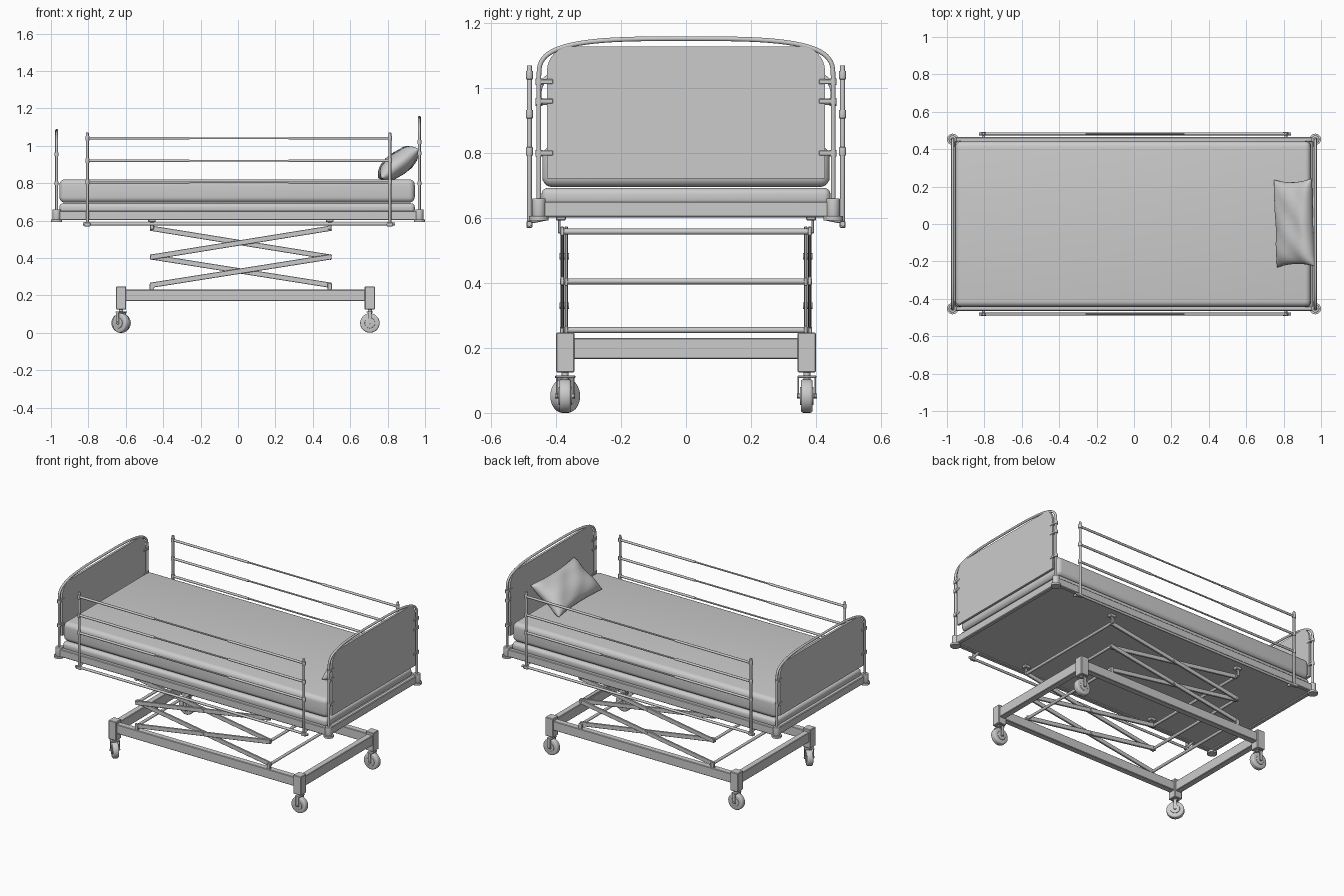
import bpy, bmesh
from math import sin, cos, pi, radians, atan2, hypot
from mathutils import Vector, Matrix

cube = bpy.data.objects.get("Cube")
if cube:
    bpy.data.objects.remove(cube, do_unlink=True)

grey = bpy.data.materials.new("light_grey")
grey.use_nodes = True
grey.diffuse_color = (0.6, 0.6, 0.6, 1)
grey.node_tree.nodes["Principled BSDF"].inputs["Base Color"].default_value = (0.6, 0.6, 0.6, 1)


def add(name, bm, angle=35):
    """Turn a bmesh into a shaded object."""
    bmesh.ops.recalc_face_normals(bm, faces=bm.faces)
    mesh = bpy.data.meshes.new(name)
    bm.to_mesh(mesh)
    bm.free()
    mesh.materials.append(grey)
    mesh.shade_smooth()
    mesh.set_sharp_from_angle(angle=radians(angle))
    obj = bpy.data.objects.new(name, mesh)
    bpy.context.collection.objects.link(obj)
    return obj


def box(name, centre, size, bevel=0.0, segments=1):
    bm = bmesh.new()
    bmesh.ops.create_cube(bm, size=1)
    bmesh.ops.scale(bm, vec=size, verts=bm.verts)
    if bevel:
        bmesh.ops.bevel(bm, geom=bm.edges[:], offset=bevel, segments=segments,
                        profile=0.5, affect='EDGES')
    obj = add(name, bm)
    obj.location = centre
    return obj


def rod(name, a, b, radius, sides=12, bevel=0.0):
    a, b = Vector(a), Vector(b)
    bm = bmesh.new()
    bmesh.ops.create_cone(bm, cap_ends=True, segments=sides, radius1=radius,
                          radius2=radius, depth=(b - a).length)
    if bevel:
        rims = [e for e in bm.edges if abs(e.verts[0].co.z - e.verts[1].co.z) < 1e-5]
        bmesh.ops.bevel(bm, geom=rims, offset=bevel, segments=3, profile=0.5, affect='EDGES')
    turn = (b - a).to_track_quat('Z', 'Y').to_matrix().to_4x4()
    bmesh.ops.transform(bm, matrix=Matrix.Translation((a + b) / 2) @ turn, verts=bm.verts)
    return add(name, bm)


def tube(name, points, radius):
    """Round tube along a path."""
    curve = bpy.data.curves.new(name, 'CURVE')
    curve.dimensions = '3D'
    curve.bevel_depth = radius
    curve.bevel_resolution = 3
    curve.use_fill_caps = True
    spline = curve.splines.new('POLY')
    spline.points.add(len(points) - 1)
    for p, co in zip(spline.points, points):
        p.co = (*co, 1)
    helper = bpy.data.objects.new(name + "_path", curve)
    bm = bmesh.new()
    bm.from_mesh(bpy.data.meshes.new_from_object(helper))
    bpy.data.objects.remove(helper)
    return add(name, bm, 60)


def board(name, x, half, low, high, radius, thick):
    """Flat panel with rounded upper corners."""
    bm = bmesh.new()
    outline = [(-half, low), (half, low)]
    for side, start in ((1, 0), (-1, pi / 2)):
        for i in range(9):
            a = start + i * pi / 16
            outline.append((side * (half - radius) + radius * cos(a),
                            high - radius + radius * sin(a)))
    face = bm.faces.new([bm.verts.new((x - thick / 2, y, z)) for y, z in outline])
    out = bmesh.ops.extrude_face_region(bm, geom=[face])
    bmesh.ops.translate(bm, vec=(thick, 0, 0),
                        verts=[v for v in out["geom"] if isinstance(v, bmesh.types.BMVert)])
    add(name, bm)


# Mattress, base pad and bed frame
box("mattress", (-0.005, 0, 0.758), (1.9, 0.885, 0.125), 0.03, 5)
box("base_pad", (-0.005, 0, 0.665), (1.9, 0.89, 0.055), 0.02, 4)
box("deck", (0, 0, 0.625), (1.92, 0.9, 0.03))
for s in (-1, 1):
    box("side_beam", (0, s * 0.452, 0.627), (1.92, 0.026, 0.05), 0.004)
    box("end_beam", (s * 0.965, 0, 0.627), (0.026, 0.9, 0.05), 0.004)

# Head and foot ends: arched tube, panel, corner sockets and clamps
EX, EY = 0.97, 0.453
for end, s, spring, clamps in (("head", 1, 1.03, (0.8, 0.96, 1.02)),
                               ("foot", -1, 0.96, (0.8, 0.955))):
    path = [(s * EX, EY, 0.61)]
    for i in range(41):
        a = pi * i / 40
        c, h = cos(a), max(sin(a), 0)
        path.append((s * EX, (1 if c > 0 else -1) * EY * abs(c) ** 0.6, spring + 0.122 * h ** 0.6))
    path.append((s * EX, -EY, 0.61))
    tube(end + "_arch", path, 0.0075)
    board(end + "_panel", s * EX, 0.428, 0.722, spring + 0.098, 0.075, 0.014)
    for t in (-1, 1):
        rod(end + "_socket", (s * EX, t * EY, 0.605), (s * EX, t * EY, 0.66), 0.021, 20, 0.003)
        rod(end + "_socket_flange", (s * EX, t * EY, 0.593), (s * EX, t * EY, 0.606), 0.03, 20)
        for z in clamps:
            rod(end + "_clamp_ring", (s * EX, t * EY, z - 0.01), (s * EX, t * EY, z + 0.01), 0.011)
            box(end + "_clamp", (s * EX, t * 0.43, z), (0.018, 0.042, 0.015), 0.002)

# Pillow leaning on the head end
bm = bmesh.new()
N = 20
for side in (1, -1):
    grid = []
    for i in range(N + 1):
        row = []
        for j in range(N + 1):
            u, v = sin(pi * (i / N - 0.5)), sin(pi * (j / N - 0.5))
            puff = (max(0, 1 - u ** 4) * max(0, 1 - v ** 4)) ** 0.5
            crease = 1 + 0.12 * sin(5 * u + 3 * v) * sin(4 * v - side)
            row.append(bm.verts.new((0.127 * u * (1 - 0.1 * (1 - v * v)),
                                     0.235 * v * (1 - 0.07 * (1 - u * u)),
                                     side * 0.058 * puff * crease)))
        grid.append(row)
    for i in range(N):
        for j in range(N):
            bm.faces.new((grid[i][j], grid[i + 1][j], grid[i + 1][j + 1], grid[i][j + 1]))
bmesh.ops.remove_doubles(bm, verts=bm.verts, dist=0.0005)
pillow = add("pillow", bm, 80)
pillow.location = (0.857, 0.005, 0.905)
pillow.rotation_euler = (0, radians(-38), radians(2))

# Side guard rails
RY = 0.482
for s in (-1, 1):
    y = s * RY
    for x in (-0.805, 0.812):
        rod("guard_post", (x, y, 0.57), (x, y, 1.07), 0.0075, 12, 0.002)
        box("guard_foot", (x, y, 0.58), (0.035, 0.018, 0.022), 0.003)
        rod("guard_arm", (x, y, 0.59), (x, s * 0.43, 0.6), 0.008)
        for z in (0.805, 0.92, 1.04):
            rod("guard_collar", (x, y, z - 0.013), (x, y, z + 0.013), 0.011, 12, 0.002)
    for z in (0.805, 0.92, 1.04):
        rod("guard_bar_foot", (-0.805, y, z), (-0.26, y, z), 0.0075)
        rod("guard_bar_middle", (-0.27, y, z), (0.28, y, z), 0.005)
        rod("guard_bar_head", (0.27, y, z), (0.812, y, z), 0.0075)
    rod("guard_lower_bar", (-0.83, y, 0.582), (0.84, y, 0.582), 0.008)

# Scissor lift
X0, X1, LEVELS = -0.46, 0.49, (0.255, 0.405, 0.558)
for low, high in zip(LEVELS, LEVELS[1:]):
    dx, dz = X1 - X0, high - low
    mid = ((X0 + X1) / 2, (low + high) / 2)
    for s in (-1, 1):
        for slope, y in ((1, 0.381), (-1, 0.369)):
            arm = box("scissor_arm", (mid[0], s * y, mid[1]),
                      (hypot(dx, dz) + 0.02, 0.011, 0.028), 0.002)
            arm.rotation_euler = (0, -slope * atan2(dz, dx), 0)
        rod("scissor_pivot", (mid[0], s * 0.36, mid[1]), (mid[0], s * 0.39, mid[1]), 0.01)
for x in (X0, X1):
    for z in LEVELS:
        rod("scissor_cross_rod", (x, -0.388, z), (x, 0.388, z), 0.009, 14)
    for s in (-1, 1):
        box("deck_bracket", (x, s * 0.385, 0.602), (0.04, 0.03, 0.02), 0.003)
        box("deck_bracket_lug", (x, s * 0.39, 0.578), (0.02, 0.008, 0.05), 0.002)
        box("base_bracket", (x, s * 0.382, 0.24), (0.024, 0.012, 0.045), 0.002)

# Wheeled base
BX, CX, BY = 0.665, 0.04, 0.372
for s in (-1, 1):
    box("base_side_beam", (CX, s * BY, 0.2), (2 * BX, 0.04, 0.06), 0.003)
    box("base_end_beam", (CX + s * BX, 0, 0.198), (0.04, 2 * BY, 0.064), 0.003)


def caster(x, y, turn):
    parts = [
        rod("caster_stem", (0, 0, 0.1), (0, 0, 0.13), 0.011),
        box("caster_fork_top", (0, 0, 0.111), (0.034, 0.058, 0.008), 0.002),
        rod("caster_wheel", (0, -0.018, 0.052), (0, 0.018, 0.052), 0.052, 28, 0.008),
        rod("caster_hub", (0, -0.021, 0.052), (0, 0.021, 0.052), 0.028, 20, 0.002),
        rod("caster_axle", (0, -0.031, 0.052), (0, 0.031, 0.052), 0.007)]
    for s in (-1, 1):
        parts.append(box("caster_fork_side", (0, s * 0.026, 0.08), (0.02, 0.005, 0.066), 0.001))
    place = Matrix.Translation((x, y, 0)) @ Matrix.Rotation(turn, 4, 'Z')
    for part in parts:
        part.matrix_world = place @ Matrix.Translation(part.location)


for s in (-1, 1):
    for t in (-1, 1):
        box("base_corner_block", (CX + s * BX, t * BY, 0.186), (0.055, 0.056, 0.122), 0.003)
        caster(CX + s * BX, t * BY, radians(-45) if s < 0 and t < 0 else 0)
